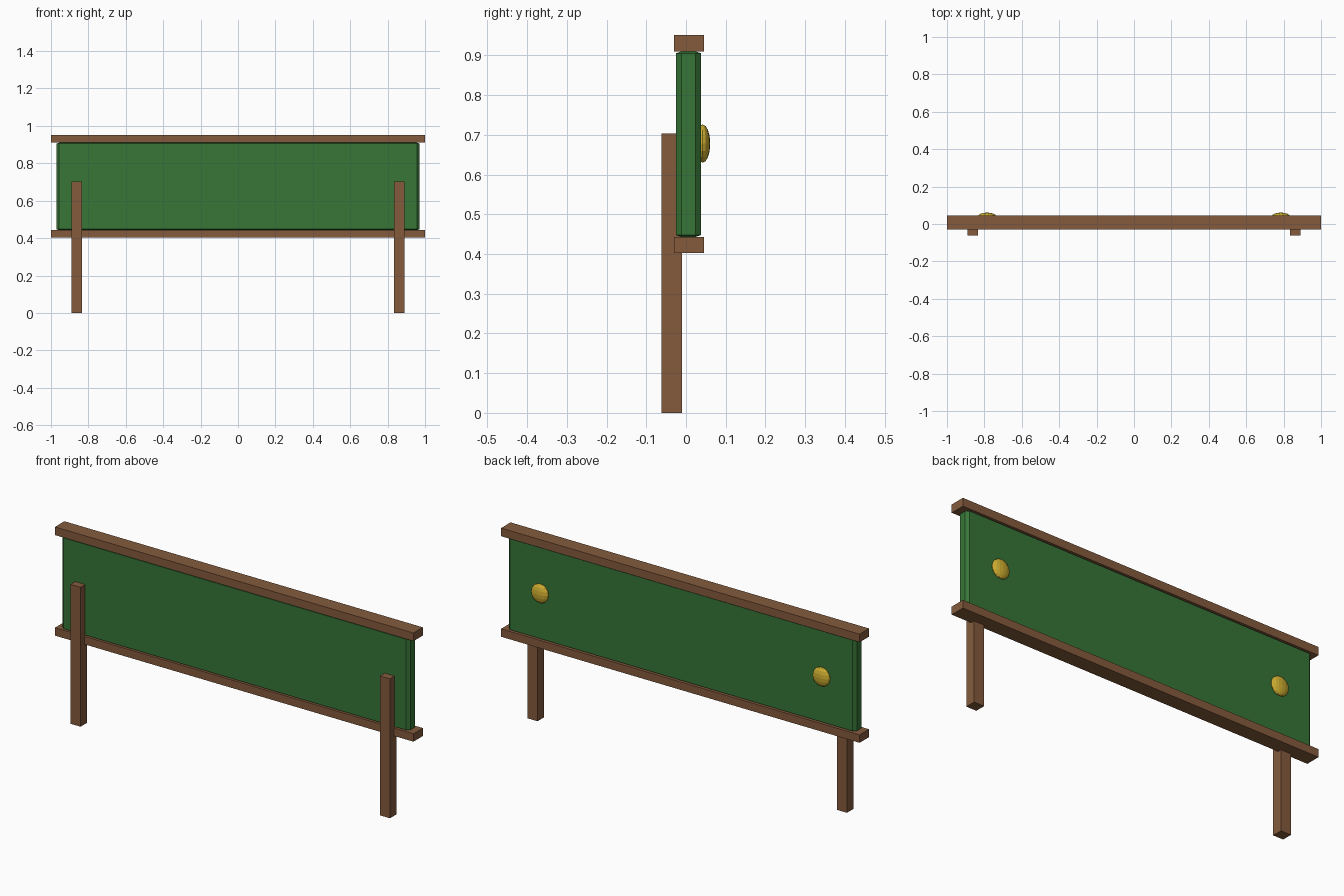
import bpy, bmesh
from mathutils import Matrix, Vector

old = bpy.data.objects.get("Cube")
if old:
    bpy.data.objects.remove(old, do_unlink=True)


def material(name, rgb):
    m = bpy.data.materials.new(name)
    m.use_nodes = True
    color = (*rgb, 1)
    m.diffuse_color = color
    m.node_tree.nodes["Principled BSDF"].inputs["Base Color"].default_value = color
    return m


wood = material("brown wood", (0.23, 0.105, 0.045))
green = material("green board", (0.038, 0.18, 0.038))
gold = material("gold", (0.62, 0.42, 0.03))


def finish(bm, name, mat):
    mesh = bpy.data.meshes.new(name)
    bm.to_mesh(mesh)
    bm.free()
    mesh.materials.append(mat)
    obj = bpy.data.objects.new(name, mesh)
    bpy.context.collection.objects.link(obj)
    return obj


def box(name, low, high, mat, bevel=0, stretch=1):
    """Box between two corners; stretch makes the bevel thinner along z."""
    low, high = Vector(low), Vector(high)
    size = high - low
    size.z *= stretch
    bm = bmesh.new()
    bmesh.ops.create_cube(bm, size=1, matrix=Matrix.Diagonal((*size, 1)))
    if bevel:
        bmesh.ops.bevel(bm, geom=bm.edges[:], offset=bevel, segments=1,
                        profile=0.5, affect='EDGES')
    bmesh.ops.scale(bm, vec=(1, 1, 1 / stretch), verts=bm.verts)
    bmesh.ops.translate(bm, vec=(low + high) / 2, verts=bm.verts)
    return finish(bm, name, mat)


# Sign board with chamfered edges
box("board", (-0.97, -0.025, 0.443), (0.97, 0.038, 0.91), green, 0.014, 3)

# Rails along the top and bottom
box("top_rail", (-1, -0.03, 0.91), (1, 0.045, 0.951), wood)
box("bottom_rail", (-1, -0.03, 0.403), (1, 0.045, 0.443), wood)

for side, s in (("left", 1), ("right", -1)):
    # Support post on the front
    x = s * 0.863
    box(side + "_post", (x - 0.028, -0.062, 0), (x + 0.028, -0.01, 0.703), wood)

    # Flattened round stud on the back
    bm = bmesh.new()
    bmesh.ops.create_uvsphere(
        bm, u_segments=16, v_segments=8, radius=1,
        matrix=Matrix.Translation((s * 0.785, 0.042, 0.678))
        @ Matrix.Diagonal((0.048, 0.019, 0.048, 1)))
    finish(bm, side + "_stud", gold)
